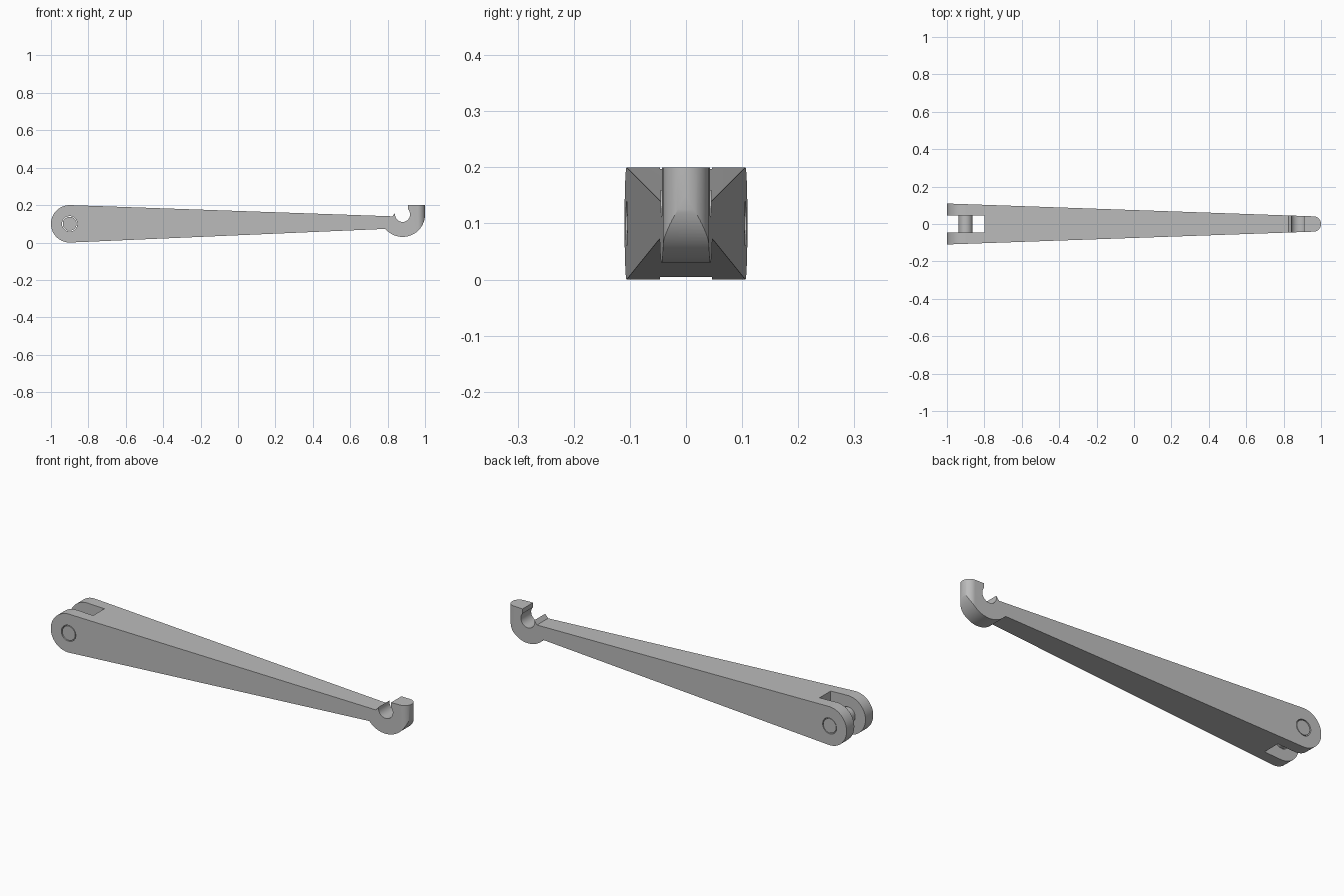
import bpy, bmesh, math
from mathutils import Vector, Matrix

cube = bpy.data.objects.get("Cube")
if cube:
    bpy.data.objects.remove(cube, do_unlink=True)

grey = bpy.data.materials.new("plain grey")
grey.use_nodes = True
GREY = (0.5, 0.5, 0.5, 1)
grey.diffuse_color = GREY
grey.node_tree.nodes["Principled BSDF"].inputs["Base Color"].default_value = GREY


def arc(cx, cy, r, start, end, steps):
    """Points along a circular arc, angles in degrees."""
    angles = [math.radians(start + (end - start) * i / steps) for i in range(steps + 1)]
    return [(cx + r * math.cos(a), cy + r * math.sin(a)) for a in angles]


def prism(name, outline, half, axis):
    """Extrude a closed 2D outline symmetrically along y (side profile) or z (plan)."""
    bm = bmesh.new()
    place = (lambda p: (p[0], -half, p[1])) if axis == "y" else (lambda p: (p[0], p[1], -half))
    face = bm.faces.new([bm.verts.new(place(p)) for p in outline])
    ext = bmesh.ops.extrude_face_region(bm, geom=[face])
    verts = [v for v in ext["geom"] if isinstance(v, bmesh.types.BMVert)]
    offset = Vector((0, 2 * half, 0)) if axis == "y" else Vector((0, 0, 2 * half))
    bmesh.ops.translate(bm, vec=offset, verts=verts)
    bmesh.ops.recalc_face_normals(bm, faces=bm.faces)
    mesh = bpy.data.meshes.new(name)
    bm.to_mesh(mesh)
    bm.free()
    mesh.materials.append(grey)
    obj = bpy.data.objects.new(name, mesh)
    bpy.context.collection.objects.link(obj)
    return obj


def cut(target, cutter, operation):
    """Apply a boolean and discard the cutter."""
    cutter.hide_render = True
    bpy.context.view_layer.objects.active = target
    mod = target.modifiers.new("cut", "BOOLEAN")
    mod.operation, mod.object, mod.solver = operation, cutter, "EXACT"
    bpy.ops.object.modifier_apply(modifier=mod.name)
    bpy.data.objects.remove(cutter, do_unlink=True)


def smooth(obj):
    bpy.ops.object.select_all(action="DESELECT")
    obj.select_set(True)
    bpy.context.view_layer.objects.active = obj
    bpy.ops.object.shade_smooth_by_angle(angle=math.radians(25))


PIVOT = (-0.9, 0.1)
HOOK = (0.88, 0.15)

# Side profile: round pivot end, tapering bar, open hook
profile = arc(*PIVOT, 0.1, 88, 272, 40)
profile += arc(*HOOK, 0.12, 220, 360, 36)
profile += [(1.0, 0.2), (0.91, 0.2)]
profile += arc(*HOOK, 0.04, 41, -194, 36)
profile += [(0.825, 0.14)]
arm = prism("lever_arm", profile, 0.2, "y")

# Plan outline: straight taper ending in a half-round tip
tip = arc(0.959, 0, 0.041, -90, 90, 24)
plan = [(-1.1, -0.113)] + tip + [(-1.1, 0.113)]
cut(arm, prism("plan_cutter", plan, 0.5, "z"), "INTERSECT")

# Fork slot and pin hole at the pivot end
slot = [(-1.2, -0.046), (-0.8, -0.046), (-0.8, 0.046), (-1.2, 0.046)]
cut(arm, prism("slot_cutter", slot, 0.5, "z"), "DIFFERENCE")
cut(arm, prism("hole_cutter", arc(*PIVOT, 0.041, 0, 352.5, 47), 0.3, "y"), "DIFFERENCE")
smooth(arm)

# Pivot pin across the fork
pin = prism("pivot_pin", arc(*PIVOT, 0.037, 0, 352.5, 47), 0.105, "y")
smooth(pin)
